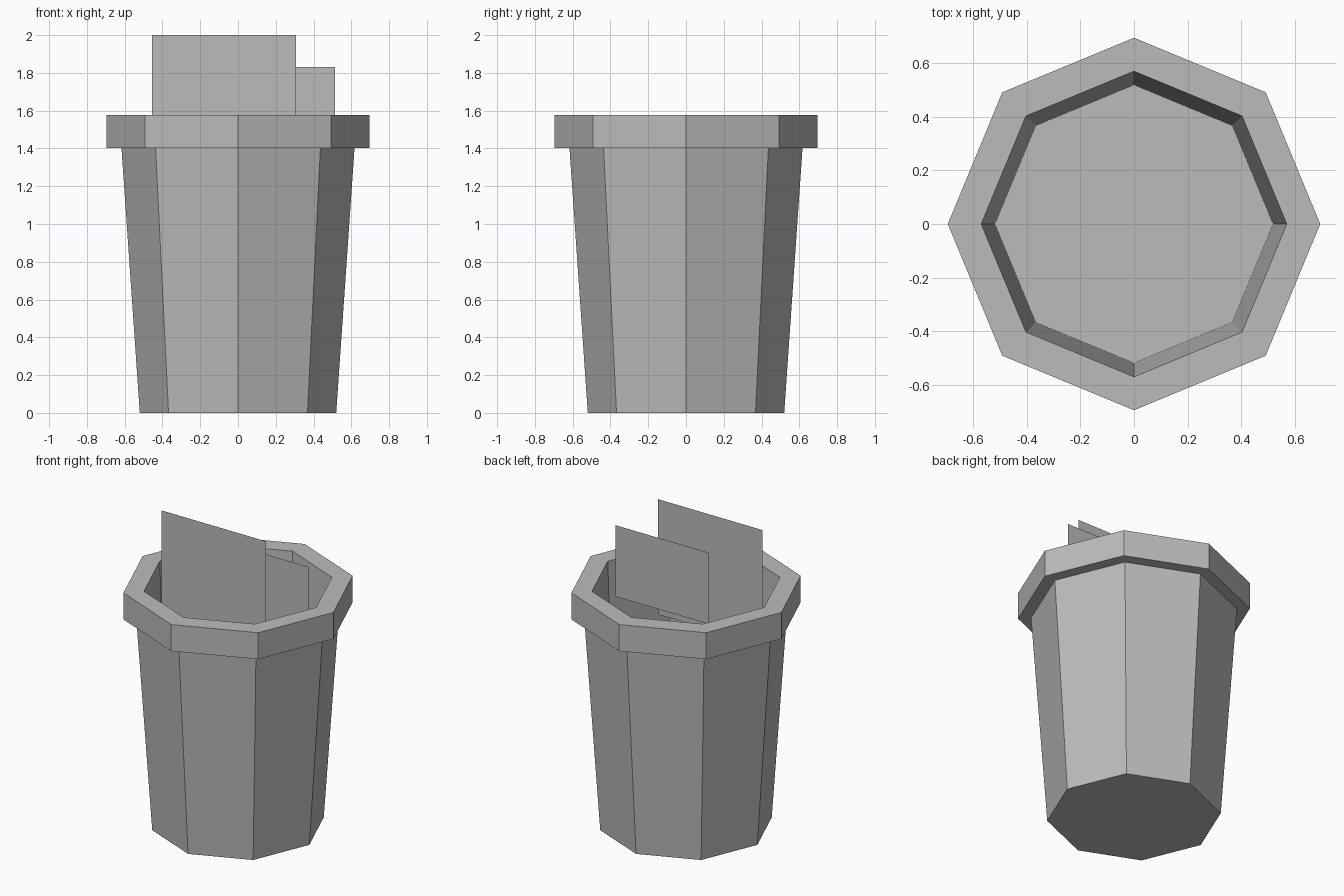
import bpy, bmesh
from math import sin, cos, pi

SIDES = 8

if "Cube" in bpy.data.objects:
    bpy.data.objects.remove(bpy.data.objects["Cube"], do_unlink=True)


def material(name, colour):
    mat = bpy.data.materials.new(name)
    mat.use_nodes = True
    mat.diffuse_color = colour
    mat.node_tree.nodes["Principled BSDF"].inputs["Base Color"].default_value = colour
    return mat


grey = material("plain grey", (0.5, 0.5, 0.5, 1))


def finish(name, bm):
    mesh = bpy.data.meshes.new(name)
    bm.to_mesh(mesh)
    bm.free()
    mesh.materials.append(grey)
    obj = bpy.data.objects.new(name, mesh)
    bpy.context.collection.objects.link(obj)


def turned(name, profile):
    """Turn a (radius, height) profile into a flat-sided solid, capped at both ends."""
    bm = bmesh.new()
    rings = [[bm.verts.new((r * cos(2 * pi * i / SIDES), r * sin(2 * pi * i / SIDES), z))
              for i in range(SIDES)] for r, z in profile]
    for low, high in zip(rings, rings[1:]):
        for i in range(SIDES):
            j = (i + 1) % SIDES
            bm.faces.new((low[i], low[j], high[j], high[i]))
    bm.faces.new(rings[0][::-1])
    bm.faces.new(rings[-1])
    bmesh.ops.recalc_face_normals(bm, faces=bm.faces)
    finish(name, bm)


def sheet(name, x0, x1, z0, z1, y):
    """A thin upright sheet facing the front."""
    bm = bmesh.new()
    bm.faces.new([bm.verts.new((x, y, z)) for x, z in
                  ((x0, z0), (x1, z0), (x1, z1), (x0, z1))])
    finish(name, bm)


# Tapered bin: outer wall, overhanging rim, inner wall and floor
turned("bin", [(0.52, 0), (0.617, 1.403), (0.695, 1.403), (0.695, 1.578),
               (0.57, 1.578), (0.519, 0.008)])

# Paper sticking out of the top
sheet("large_paper", -0.455, 0.308, 1.24, 2.0, -0.148)
sheet("small_paper", -0.165, 0.514, 1.36, 1.83, 0.0)
